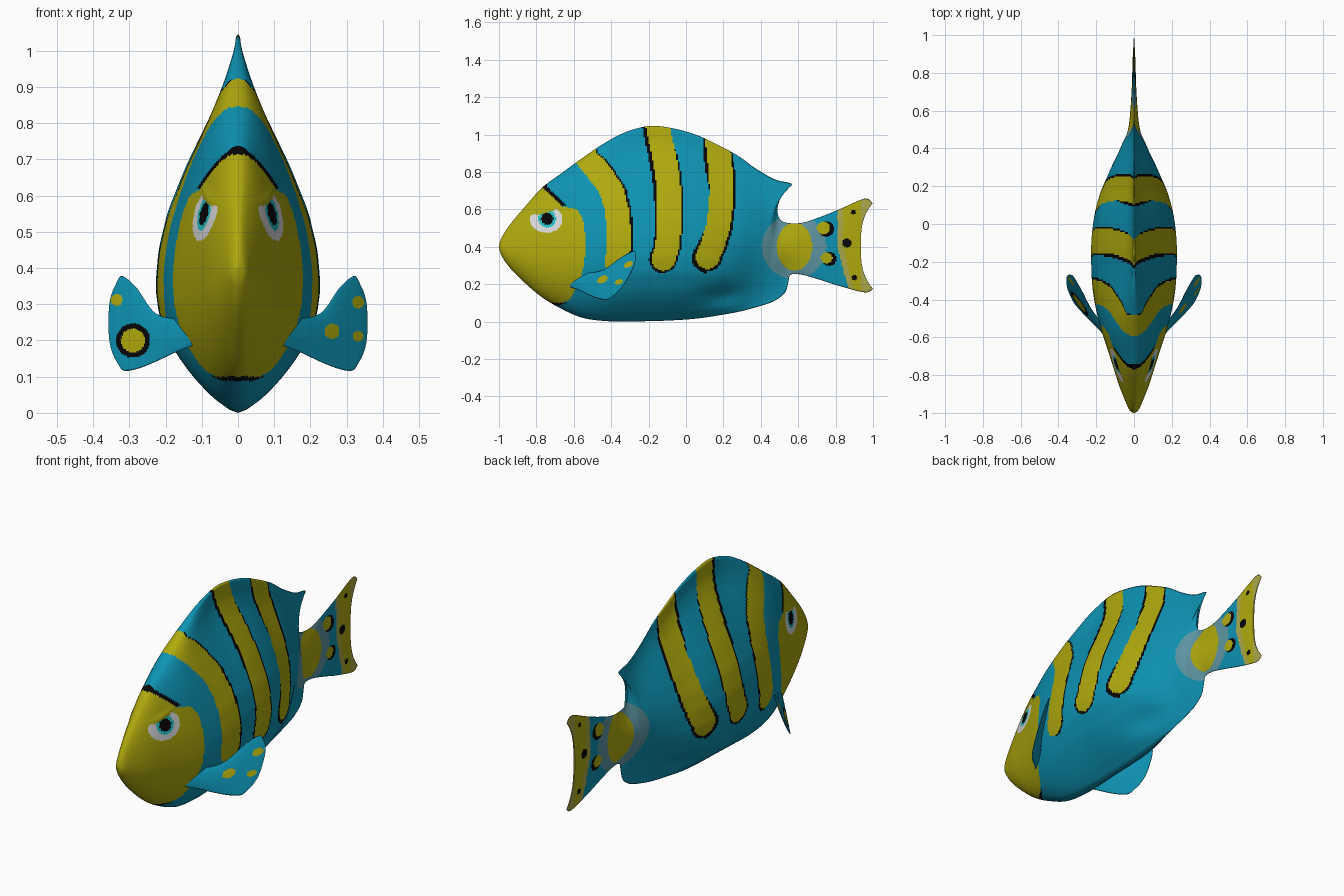
import bpy
import bmesh
from math import sin, pi, hypot, exp
from mathutils import Vector

old = bpy.data.objects.get("Cube")
if old:
    bpy.data.objects.remove(old, do_unlink=True)

# Flat colours
COLOURS = {
    "teal": (0.004, 0.29, 0.45),
    "yellow": (0.43, 0.40, 0.004),
    "black": (0.002, 0.002, 0.003),
    "white": (0.72, 0.72, 0.74),
    "cyan": (0.02, 0.55, 0.58),
    "pale_teal": (0.11, 0.30, 0.36),
    "pale_yellow": (0.40, 0.39, 0.07),
}
NAMES = list(COLOURS)
MATERIALS = []
for name, rgb in COLOURS.items():
    mat = bpy.data.materials.new(name)
    mat.use_nodes = True
    mat.diffuse_color = (*rgb, 1)
    shader = mat.node_tree.nodes["Principled BSDF"]
    shader.inputs["Base Color"].default_value = (*rgb, 1)
    shader.inputs["Roughness"].default_value = 0.6
    MATERIALS.append(mat)


def interp(points, t):
    """Piecewise linear lookup in (key, value) pairs."""
    if t <= points[0][0]:
        return points[0][1]
    for (a, va), (b, vb) in zip(points, points[1:]):
        if t <= b:
            return va + (vb - va) * (t - a) / (b - a)
    return points[-1][1]


def smooth(a, b, t):
    t = min(1, max(0, (t - a) / (b - a)))
    return t * t * (3 - 2 * t)


def spline(rows, steps):
    """Catmull-Rom curve through the station rows."""
    rows = [Vector(list(r) + [0] * (6 - len(r))) for r in rows]
    for i in range(len(rows) - 1):
        p0, p1 = rows[max(i - 1, 0)], rows[i]
        p2, p3 = rows[i + 1], rows[min(i + 2, len(rows) - 1)]
        for s in range(steps):
            t = s / steps
            yield (p1 * 2 + (p2 - p0) * t + (p0 * 2 - p1 * 5 + p2 * 4 - p3) * t**2
                   + (p1 * 3 - p0 - p2 * 3 + p3) * t**3) / 2
    yield rows[-1]


def loft(name, rows, steps, sides, section, place, paint):
    """Skin stations of (along, bottom, top, half width, bottom sweep, top sweep)."""
    bm = bmesh.new()
    rings = []
    heights = list(range(sides + 1)) + list(range(sides - 1, 0, -1))
    for along, low, high, width, low_sweep, high_sweep in spline(rows, steps):
        ring = []
        for k, h in enumerate(heights):
            v = h / sides
            bend = 2 * v - 1
            a = along + (high_sweep if bend > 0 else low_sweep) * abs(bend) ** 3
            z = low + (high - low) * v
            thick = max(width, 0.001) * section(along, v)
            ring.append(bm.verts.new(place(thick if k <= sides else -thick, a, z)))
        rings.append(ring)
    n = len(heights)
    for ra, rb in zip(rings, rings[1:]):
        for k in range(n):
            j = (k + 1) % n
            face = bm.faces.new((ra[k], ra[j], rb[j], rb[k]))
            face.material_index = NAMES.index(paint(face.calc_center_median(), k < sides))
    for ring in (rings[0], rings[-1]):
        # Close each end with a strip between the two sides
        for k in range(sides):
            quad = list(dict.fromkeys((ring[k], ring[k + 1], ring[-k - 1], ring[-k])))
            if len(quad) > 2:
                face = bm.faces.new(quad)
                face.material_index = NAMES.index(paint(face.calc_center_median(), True))
    bmesh.ops.recalc_face_normals(bm, faces=bm.faces)
    for face in bm.faces:
        face.smooth = True
    mesh = bpy.data.meshes.new(name)
    bm.to_mesh(mesh)
    bm.free()
    for mat in MATERIALS:
        mesh.materials.append(mat)
    obj = bpy.data.objects.new(name, mesh)
    bpy.context.collection.objects.link(obj)


# Body stations from nose to tail edge
BODY = [
    (-1, .395, .405, .004), (-.985, .35, .45, .024), (-.94, .285, .52, .045),
    (-.86, .205, .615, .077), (-.77, .13, .715, .106), (-.67, .07, .79, .138),
    (-.56, .022, .87, .174), (-.45, .004, .945, .203), (-.33, 0, 1.01, .222),
    (-.2, .002, 1.045, .228), (-.08, .006, 1.035, .226), (.05, .015, 1, .21),
    (.17, .032, .945, .178), (.28, .052, .885, .135), (.37, .075, .82, .088),
    (.43, .1, .76, .06, .02, .045), (.45, .115, .735, .05, .03, .115),
    (.46, .135, .69, .045, .05, .06), (.475, .165, .61, .039, .06, .015),
    (.5, .21, .55, .032, .047), (.54, .25, .528, .025, .02), (.62, .25, .528, .018),
    (.72, .222, .56, .012), (.81, .19, .6, .009, .01, .01),
    (.9, .156, .657, .006, .057, .055), (.935, .175, .632, .004, .065, .063),
]
TRUNK = [(0, 0), (.03, .22), (.1, .55), (.16, .76), (.25, .95), (.33, 1), (.43, .96),
         (.53, .85), (.65, .63), (.77, .365), (.86, .16), (.92, .065), (.98, .03), (1, .02)]
BROW = [(-.84, .57), (-.78, .573), (-.72, .59), (-.66, .615)]
FACE_EDGE = [(.08, -.7), (.12, -.62), (.2, -.575), (.3, -.545), (.42, -.533),
             (.55, -.55), (.6, -.585), (.615, -.66), (.72, -.77)]


def trunk(v):
    return sum(interp(TRUNK, v + d) for d in (-.02, -.01, 0, .01, .02)) / 5


def body_section(y, v):
    if v in (0, 1):
        return 0
    s = sin(pi * v)
    width = trunk(v)
    # Belly pinched above the rear keel
    width *= 1 - .35 * exp(-((v - .1) / .07) ** 2 - ((y - .22) / .13) ** 2)
    head = sin(pi * v ** .75) ** (.75 if v < .4 else .5)
    width += (head - width) * smooth(-.2, -.67, y)
    width += (s ** 1.5 - width) * smooth(.15, .45, y)
    return width + (s ** .6 - width) * smooth(.5, .65, y)


def body_place(thick, y, z):
    # Raised brow over each eye
    ridge = .005 * exp(-((z - interp(BROW, y) - .012) / .014) ** 2 - ((y + .75) / .06) ** 2)
    if y > -.5 or abs(thick) < .03:
        ridge = 0
    return (thick + (ridge if thick > 0 else -ridge), y, z)


# Stripes: centre line, front rim and rear rim, each as (height, value) from the bottom up
STRIPES = [
    ([(.31, -.37), (.4, -.36), (.5, -.36), (.6, -.37), (.7, -.4), (.8, -.468), (.9, -.55)],
     [(0, 0)], [(.3, .012), (.6, .013), (.9, .007)]),
    ([(.335, -.12), (.4, -.1), (.5, -.09), (.7, -.09), (.8, -.102), (.9, -.12), (1.04, -.15)],
     [(.3, .012), (.5, .01), (.6, .014), (.75, .019)], [(.3, .009), (.85, .009), (.95, 0)]),
    ([(.345, .115), (.4, .138), (.5, .17), (.6, .183), (.7, .19), (.8, .185), (.94, .17)],
     [(.3, .022), (.4, .014), (.5, 0), (.7, 0), (.8, .016)],
     [(.3, .013), (.45, .014), (.8, .014), (.9, .007)]),
]
RINGED_SPOTS = [(.735, .5, .034), (.752, .34, .03)]
DARK_SPOTS = [(.895, .585, .012), (.86, .42, .024), (.9, .235, .015)]


def paint_tail(y, z):
    for cy, cz, r in DARK_SPOTS:
        if hypot(y - cy, z - cz) < r:
            return "black"
    for cy, cz, r in RINGED_SPOTS:
        if hypot(y - cy, z - cz) < r:
            return "yellow"
        if hypot(y - cy - .014, z - cz + .005) < r + .008:
            return "black"
    edge = y - .8 - .25 * abs(z - .4) * (z < .4)
    if edge > .01:
        return "yellow" if .04 < edge and y < .935 else "pale_yellow"
    if hypot((y - .58) / .095, (z - .4) / .128) < 1:
        return "yellow"
    return "pale_teal" if hypot(y - .578, z - .4) < .172 else "teal"


def paint_face(y, z):
    pupil = hypot(y + .742, z - .55)
    if hypot((y + .747) / .088, (z - .545) / .07) < 1 and z < interp(BROW, y):
        return "black" if pupil < .032 else "cyan" if pupil < .047 else "white"
    return "yellow"


def paint_body(p, outer):
    y, z = p.y, p.z
    if y > .4:
        return paint_tail(y, z)
    # Face patch with dark bands on the forehead and chin
    gap = y - interp(FACE_EDGE, z)
    if y < -.5 and gap < 0 and .1 < z < .715:
        return paint_face(y, z)
    if y < -.6 and (gap < .028 and z > .62 or .088 < z <= .1 and gap < .02):
        return "black"
    # Stripes with round lower ends, kept even where they lean
    for line, front, rear in STRIPES:
        lean = (interp(line, z + .03) - interp(line, z - .03)) / .06
        across = (y - interp(line, z)) / hypot(1, lean)
        reach = hypot(across, max(0, line[0][0] - z)) - .064
        if reach < 0:
            return "yellow"
        if reach < interp(front if across < 0 else rear, z):
            return "black"
    return "teal"


loft("fish_body", BODY, 14, 130, body_section, body_place, paint_body)

# Side fins, swept back and spotted on the outer face
FIN = [(.125, .185, .258, .01), (.17, .168, .26, .01), (.23, .14, .277, .009),
       (.285, .121, .345, .007, -.005, -.005), (.332, .117, .378, .005, -.016, -.012),
       (.356, .14, .357, .002, -.022, -.02)]
NORMAL = Vector((1.236, -1, .53)).normalized()
FIN_SPOTS = {
    "left": [(.26, .225, .021, 0), (.332, .212, .015, 0), (.332, .305, .017, 0)],
    "right": [(.29, .2, .033, .014), (.335, .312, .016, 0)],
}


def fin_section(along, v):
    return sin(pi * v) ** .6 if 0 < v < 1 else 0


def add_fin(side, sign):
    def place(thick, x, z):
        y = -.547 + 1.236 * (x - .17) + .53 * (z - .22)
        p = Vector((x, y, z)) + NORMAL * thick
        return (sign * p.x, p.y, p.z)

    def paint(p, outer):
        for cx, cz, r, rim in FIN_SPOTS[side]:
            d = hypot(abs(p.x) - cx, p.z - cz)
            if outer and d < r + rim:
                return "yellow" if d < r else "black"
        return "teal"

    loft(side + "_side_fin", FIN, 14, 56, fin_section, place, paint)


add_fin("left", 1)
add_fin("right", -1)
